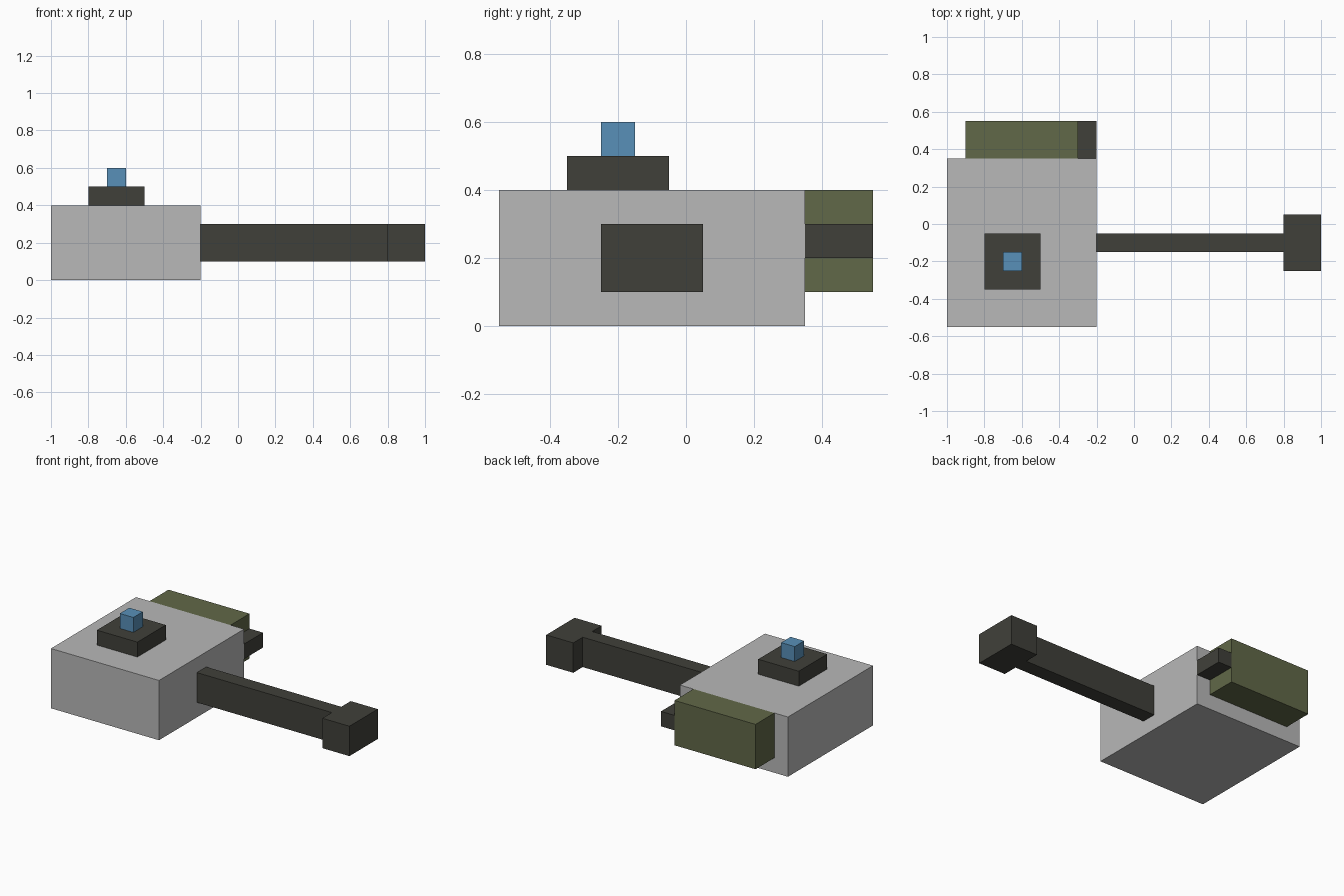
import bpy
import bmesh
from mathutils import Vector

cube = bpy.data.objects.get("Cube")
if cube:
    bpy.data.objects.remove(cube, do_unlink=True)


def material(name, rgb):
    mat = bpy.data.materials.new(name)
    mat.use_nodes = True
    color = (*rgb, 1.0)
    mat.diffuse_color = color
    bsdf = next(n for n in mat.node_tree.nodes if n.type == 'BSDF_PRINCIPLED')
    bsdf.inputs["Base Color"].default_value = color
    return mat


def box(name, low, high, mat):
    """Axis-aligned box between two opposite corners."""
    low, high = Vector(low), Vector(high)
    center, size = (low + high) / 2, high - low
    bm = bmesh.new()
    bmesh.ops.create_cube(bm, size=1.0)
    bmesh.ops.scale(bm, vec=size, verts=bm.verts)
    mesh = bpy.data.meshes.new(name)
    bm.to_mesh(mesh)
    bm.free()
    mesh.materials.append(mat)
    obj = bpy.data.objects.new(name, mesh)
    obj.location = center
    bpy.context.collection.objects.link(obj)
    return obj


grey = material("light grey", (0.48, 0.48, 0.48))
dark = material("dark gunmetal", (0.051, 0.051, 0.042))
olive = material("olive green", (0.120, 0.138, 0.065))
blue = material("sky blue", (0.098, 0.279, 0.479))

# Main housing
box("body", (-1.0, -0.55, 0.0), (-0.2, 0.35, 0.4), grey)

# Sight on the roof
box("sight_base", (-0.8, -0.35, 0.4), (-0.5, -0.05, 0.5), dark)
box("sight_lens", (-0.7, -0.25, 0.5), (-0.6, -0.15, 0.6), blue)

# Main barrel with its wider end block
box("barrel", (-0.2, -0.15, 0.1), (0.8, -0.05, 0.3), dark)
box("muzzle", (0.8, -0.25, 0.1), (1.0, 0.05, 0.3), dark)

# Side pod with its short nozzle
box("side_pod", (-0.9, 0.35, 0.1), (-0.3, 0.55, 0.4), olive)
box("pod_nozzle", (-0.3, 0.35, 0.2), (-0.2, 0.55, 0.3), dark)
